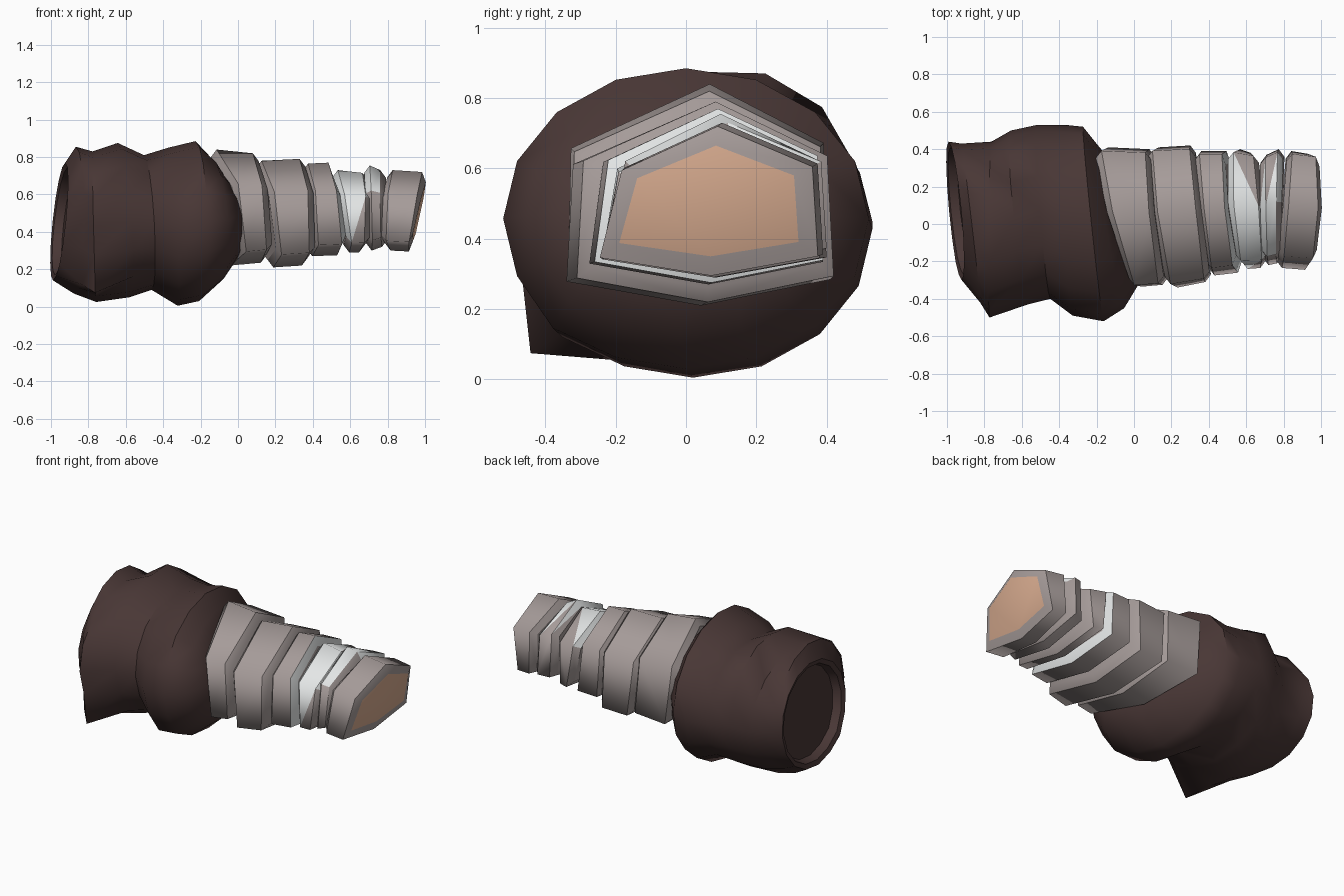
import bpy
import bmesh
from math import cos, sin, tau, radians

if "Cube" in bpy.data.objects:
    bpy.data.objects.remove(bpy.data.objects["Cube"], do_unlink=True)


def material(name, colour):
    mat = bpy.data.materials.new(name)
    mat.use_nodes = True
    mat.diffuse_color = (*colour, 1)
    shader = mat.node_tree.nodes["Principled BSDF"]
    shader.inputs["Base Color"].default_value = (*colour, 1)
    shader.inputs["Roughness"].default_value = 0.8
    return mat


BROWN = material("dark brown cloth", (.066, .038, .036))
GREY = material("warm grey wrap", (.38, .33, .32))
PALE = material("pale wrap", (.78, .80, .80))
SKIN = material("skin", (.67, .40, .27))

# Unit cross-section of the sleeve as (y, z)
ROUND = [(sin(tau * i / 16), cos(tau * i / 16)) for i in range(16)]


def hexagon(shoulder):
    """Unit cross-section of a wrap; shoulder places its upper front corner."""
    return [(.08, 1), (.95, .46), (1, -.74), (.02, -1), (-1, -.76), (-shoulder, .41)]


def ring_points(section, rim):
    """Fit a section to a tilted rim: x at top, bottom, back, front, then extents."""
    x_top, x_bottom, x_back, x_front, z_high, z_low, y_back, y_front = rim
    middle = (x_top + x_bottom + x_back + x_front) / 4
    points = []
    for u, v in section:
        x = middle + v * (x_top - x_bottom) / 2 + u * (x_back - x_front) / 2
        y = (y_back + y_front) / 2 + u * (y_back - y_front) / 2
        z = (z_high + z_low) / 2 + v * (z_high - z_low) / 2
        points.append((x, y, z))
    return points


def shrink(rim, inset, shift):
    """Move a rim along the arm and draw it inwards."""
    xs = [x + shift for x in rim[:4]]
    return (*xs, rim[4] - inset, rim[5] + inset, rim[6] - inset, rim[7] + inset)


def loft(name, rings, mats, rule=None, end_mat=0, crossed=3):
    """Skin rings into a closed tube; the first crossed sides split the other way."""
    bm = bmesh.new()
    loops = [[bm.verts.new(p) for p in ring] for ring in rings]
    count = len(loops[0])
    for k in range(len(loops) - 1):
        for j in range(count):
            a, b = loops[k][j], loops[k][(j + 1) % count]
            d, c = loops[k + 1][j], loops[k + 1][(j + 1) % count]
            halves = [(a, b, d), (b, c, d)] if j < crossed else [(a, b, c), (a, c, d)]
            for half, corners in enumerate(halves):
                face = bm.faces.new(corners)
                face.material_index = rule(k, j, half) if rule else 0
    bm.faces.new(loops[0])
    bm.faces.new(loops[-1]).material_index = end_mat
    bmesh.ops.recalc_face_normals(bm, faces=bm.faces)
    for face in bm.faces:
        face.smooth = True
    mesh = bpy.data.meshes.new(name)
    bm.to_mesh(mesh)
    bm.free()
    for mat in mats:
        mesh.materials.append(mat)
    obj = bpy.data.objects.new(name, mesh)
    bpy.context.collection.objects.link(obj)
    return obj


def wrap(name, shoulder, left, right, mats=(GREY,), rule=None, lip=(.04, .03),
         end_mat=0, crossed=3):
    """One cloth strip: a hexagonal band with lips turned in at both ends."""
    rims = [shrink(left, .04, -.03), left, right, shrink(right, *lip)]
    section = hexagon(shoulder)
    rings = [ring_points(section, rim) for rim in rims]
    obj = loft(name, rings, mats, rule, end_mat, crossed)
    # Keep the rims crisp while the band rolls smoothly round the arm
    sides = len(section)
    for edge in obj.data.edges:
        first, second = edge.vertices
        edge.use_edge_sharp = first // sides == second // sides < 3


# Sleeve with a shallow shoulder opening
opening = (-.925, -.99, -.99, -.92, .77, .14, .44, -.3)
sleeve_rims = [
    shrink(opening, .045, .06),
    shrink(opening, .03, .01),
    opening,
    (-.84, -.85, -.95, -.85, .855, .07, .43, -.42),
    (-.76, -.74, -.78, -.79, .83, .025, .44, -.5),
    (-.64, -.58, -.66, -.57, .875, .05, .5, -.43),
    (-.52, -.48, -.5, -.43, .81, .09, .53, -.4),
    (-.36, -.31, -.38, -.34, .85, .005, .53, -.49),
    (-.22, -.2, -.28, -.17, .885, .03, .52, -.52),
    (-.12, -.07, -.22, -.08, .8, .13, .42, -.45),
    (-.08, .01, -.18, -.01, .72, .26, .37, -.33),
]
sleeve_rings = []
for k, rim in enumerate(sleeve_rims):
    # The lower front hangs out as a corner, and the upper back fills the fold
    hang = 1.24 if k in (3, 4) else 1.03
    fill = 1.07 if k in (5, 6) else 1
    section = []
    for u, v in ROUND:
        scale = hang if u < -.4 and v < -.5 else fill if u > .3 and v > .5 else 1
        section.append((u * scale, v * scale))
    sleeve_rings.append(ring_points(section, rim))
sleeve = loft("sleeve", sleeve_rings, [BROWN], crossed=8)
sleeve.select_set(True)
bpy.context.view_layer.objects.active = sleeve
bpy.ops.object.shade_smooth_by_angle(angle=radians(48))


# The pale strip shows in the step after the third wrap,
# then spirals over the front and top of the next two
def pale_step(k, j, half):
    return int(k == 2)


def pale_front(k, j, half):
    return int(j == 5 or (j in (0, 4) and (k == 0 or (k == 1 and half == 0))))


def pale_top(k, j, half):
    return int((k < 2 and j == 5) or (j == 0 and (k == 2 or half == 1)))


# Forearm wraps, from sleeve to wrist
wrap("first_wrap", .98,
     (-.09, -.02, -.18, 0, .84, .22, .41, -.335),
     (.1, .14, .05, .12, .82, .235, .4, -.325))
wrap("second_wrap", .95,
     (.14, .2, .1, .2, .78, .21, .41, -.34),
     (.35, .36, .28, .36, .79, .22, .42, -.31))
wrap("third_wrap", .88,
     (.39, .41, .34, .41, .765, .27, .39, -.275),
     (.485, .53, .48, .54, .77, .275, .39, -.26), (GREY, PALE), pale_step, lip=(.06, .02))
wrap("fourth_wrap", .86,
     (.52, .58, .56, .6, .73, .29, .4, -.24),
     (.65, .63, .65, .7, .715, .29, .38, -.235), (GREY, PALE), pale_front)
wrap("fifth_wrap", .84,
     (.69, .7, .72, .73, .755, .3, .37, -.22),
     (.75, .76, .78, .77, .73, .32, .4, -.21), (GREY, PALE), pale_top, crossed=0)

# Wrist wrap, closed by the skin
wrap("wrist_wrap", .8,
     (.82, .81, .85, .8, .73, .3, .39, -.235),
     (.99, .92, .95, .935, .72, .295, .375, -.245),
     (GREY, SKIN), lip=(.055, .02), end_mat=1)
